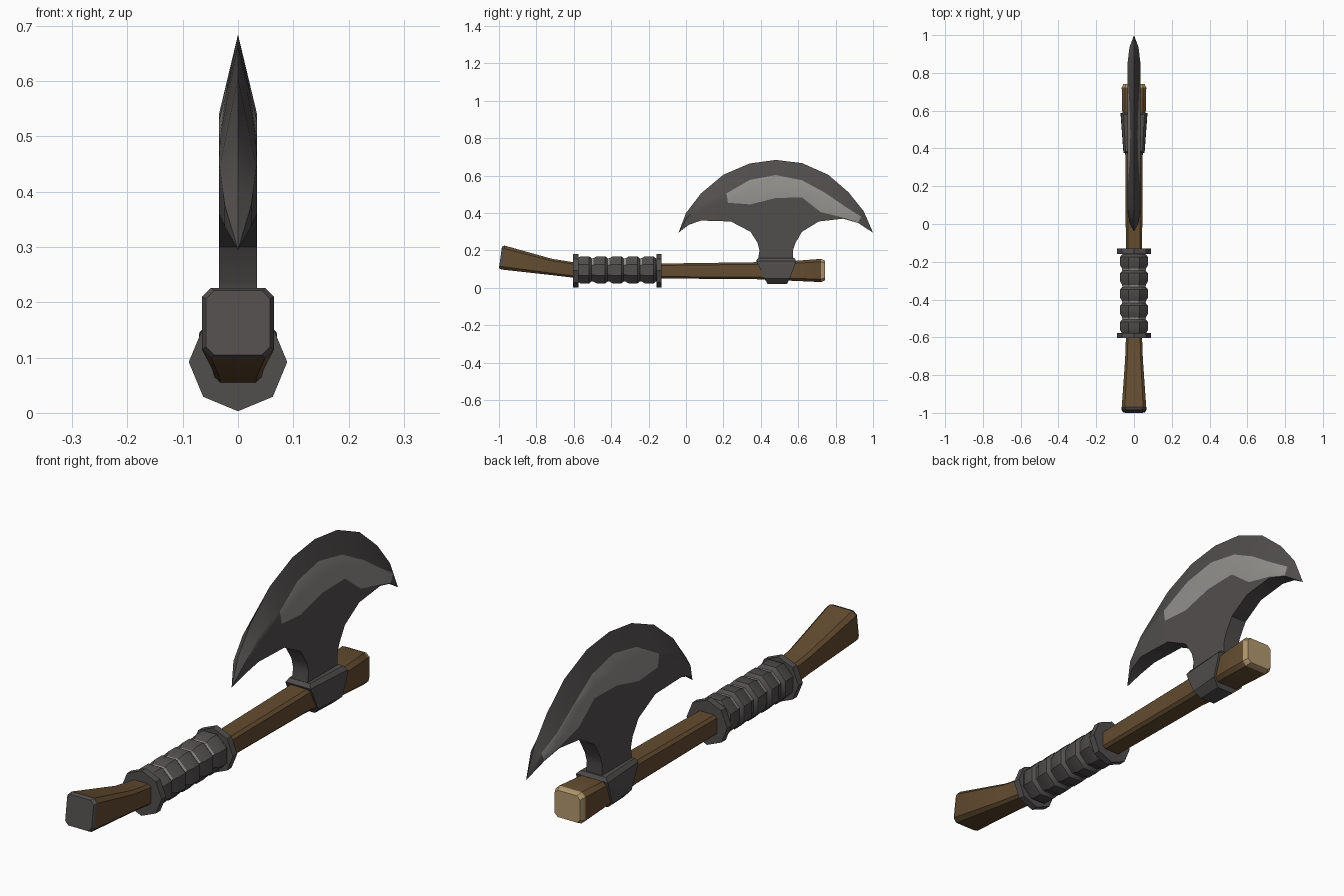
import bpy, bmesh, math
from mathutils import Vector

if "Cube" in bpy.data.objects:
    bpy.data.objects.remove(bpy.data.objects["Cube"])


def mat(name, rgb):
    m = bpy.data.materials.new(name)
    m.diffuse_color = (*rgb, 1)
    m.use_nodes = True
    m.node_tree.nodes["Principled BSDF"].inputs["Base Color"].default_value = m.diffuse_color
    return m


WOOD = mat("brown wood", (0.125, 0.072, 0.03))
TAN = mat("cut wood end", (0.45, 0.32, 0.16))
IRON = mat("dark iron", (0.083, 0.076, 0.075))
WORN = mat("worn pale metal", (0.29, 0.28, 0.265))


def finish(bm, name, mats, angle=35):
    bmesh.ops.remove_doubles(bm, verts=bm.verts, dist=0.0005)
    bmesh.ops.recalc_face_normals(bm, faces=bm.faces)
    me = bpy.data.meshes.new(name)
    bm.to_mesh(me)
    bm.free()
    for m in mats:
        me.materials.append(m)
    ob = bpy.data.objects.new(name, me)
    bpy.context.collection.objects.link(ob)
    bpy.ops.object.select_all(action='DESELECT')
    ob.select_set(True)
    bpy.context.view_layer.objects.active = ob
    bpy.ops.object.shade_smooth_by_angle(angle=math.radians(angle))
    return ob


def loft(name, rings, mats, rule=None, angle=35):
    """Skin a list of rings; rule(segment, centre) gives the material index."""
    bm = bmesh.new()
    vs = [[bm.verts.new(p) for p in r] for r in rings]
    n = len(rings[0])
    for s in range(len(vs) - 1):
        for i in range(n):
            j = (i + 1) % n
            f = bm.faces.new((vs[s][i], vs[s][j], vs[s + 1][j], vs[s + 1][i]))
            if rule:
                f.material_index = rule(s, f.calc_center_median())
    for s, ring in ((-1, vs[0]), (len(vs), vs[-1])):
        f = bm.faces.new(ring)
        if rule:
            f.material_index = rule(s, f.calc_center_median())
    return finish(bm, name, mats, angle)


def chamfered(y, zc, hx, hz, lean=0.0, c=0.25):
    """Square section with cut corners, leaning along y with height."""
    pts = [(1, -1 + c), (1, 1 - c), (1 - c, 1), (-1 + c, 1),
           (-1, 1 - c), (-1, -1 + c), (-1 + c, -1), (1 - c, -1)]
    return [(hx * u, y + lean * v, zc + hz * v) for u, v in pts]


# Handle: flared butt, straight shaft, thicker head end
stations = [(-0.992, 0.163, 0.058, 0.058, 0.008), (-0.978, 0.162, 0.065, 0.064, 0.008),
            (-0.72, 0.112, 0.047, 0.043, 0.005), (-0.58, 0.093, 0.042, 0.041),
            (-0.13, 0.09, 0.043, 0.04), (0.36, 0.092, 0.046, 0.045),
            (0.59, 0.091, 0.062, 0.054), (0.722, 0.093, 0.065, 0.062),
            (0.742, 0.093, 0.056, 0.053)]
last = len(stations)
loft("handle", [chamfered(*s) for s in stations], [WOOD, IRON, TAN],
     lambda s, c: 1 if s <= 0 else (2 if s >= last - 2 else 0))


def octagon(y, r, turn=0.0, z=0.092):
    return [(r * math.cos(turn + i * math.pi / 4), y,
             z + r * math.sin(turn + i * math.pi / 4)) for i in range(8)]


# Grip flanges
for name, y in (("rear_flange", -0.59), ("front_flange", -0.145)):
    loft(name, [octagon(y - 0.014, 0.089), octagon(y + 0.014, 0.089)], [IRON])

# Wrapped grip: bulges separated by grooves with worn upper faces
rings, groove = [], set()
count, y0, step = 5, -0.58, 0.086
for k in range(count):
    y = y0 + k * step
    for dy, r in ((0.0, 0.068), (0.017, 0.079), (0.062, 0.079), (0.075, 0.067)):
        rings.append(octagon(y + dy, r, math.pi / 8, 0.096))
    groove.add(4 * k + 3)
rings.append(octagon(y0 + count * step, 0.069, math.pi / 8, 0.096))
loft("grip_wrap", rings, [IRON, WORN],
     lambda s, c: 1 if s in groove and c.z > 0.12 else 0)


def slab(z, ya, yb, xa, xb):
    return [(-xa, ya, z), (xa, ya, z), (xb, yb, z), (-xb, yb, z)]


# Collar clamping the blade to the handle
loft("collar", [slab(0.022, 0.435, 0.54, 0.032, 0.036), slab(0.05, 0.42, 0.555, 0.056, 0.068),
                slab(0.115, 0.39, 0.58, 0.057, 0.071), slab(0.145, 0.375, 0.588, 0.055, 0.07),
                slab(0.16, 0.385, 0.58, 0.045, 0.055)], [IRON], angle=25)

# Blade neck
T = 0.034
loft("blade_neck", [slab(z, a, b, T, T) for z, a, b in
                    ((0.12, 0.38, 0.575), (0.2, 0.393, 0.572),
                     (0.24, 0.383, 0.585), (0.30, 0.345, 0.62))], [IRON])

# Blade columns: outer point, inner point, half thickness, worn band start and end
columns = [
    ((-0.04, 0.295), (-0.04, 0.295), 0, 0.4, 0.65),
    ((0.0, 0.40), (0.015, 0.337), 0.024, 0.4, 0.65),
    ((0.08, 0.505), (0.08, 0.36), T, 0.4, 0.65),
    ((0.20, 0.605), (0.24, 0.355), T, 0.4, 0.6),
    ((0.34, 0.665), (0.345, 0.30), T, 0.4, 0.76),
    ((0.48, 0.684), (0.48, 0.30), T, 0.47, 0.79),
    ((0.62, 0.667), (0.62, 0.30), T, 0.5, 0.75),
    ((0.76, 0.605), (0.71, 0.355), T, 0.2, 0.62),
    ((0.87, 0.51), (0.84, 0.37), T, 0.04, 0.45),
    ((0.95, 0.41), (0.92, 0.347), 0.024, 0.04, 0.55),
    ((1.0, 0.295), (1.0, 0.295), 0, 0.1, 0.5)]
bm = bmesh.new()
grid = {}
for side in (1, -1):
    for k, (outer, inner, t, a, b) in enumerate(columns):
        crease = min(max(0.63, a + 0.05), b - 0.03)
        for j, s in enumerate((0, a, crease, b, 1)):
            p = Vector(inner).lerp(Vector(outer), s)
            x = side * t * min(1, (1 - s) / (1 - crease))
            grid[side, k, j] = bm.verts.new((x, p.x, p.y))
for k in range(len(columns) - 1):
    for side in (1, -1):
        for j in range(4):
            f = bm.faces.new([grid[side, k, j], grid[side, k + 1, j],
                              grid[side, k + 1, j + 1], grid[side, k, j + 1]])
            f.material_index = int(3 <= k <= 8 and j in (1, 2))
    bm.faces.new([grid[1, k, 0], grid[1, k + 1, 0], grid[-1, k + 1, 0], grid[-1, k, 0]])
finish(bm, "blade", [IRON, WORN], 40)
